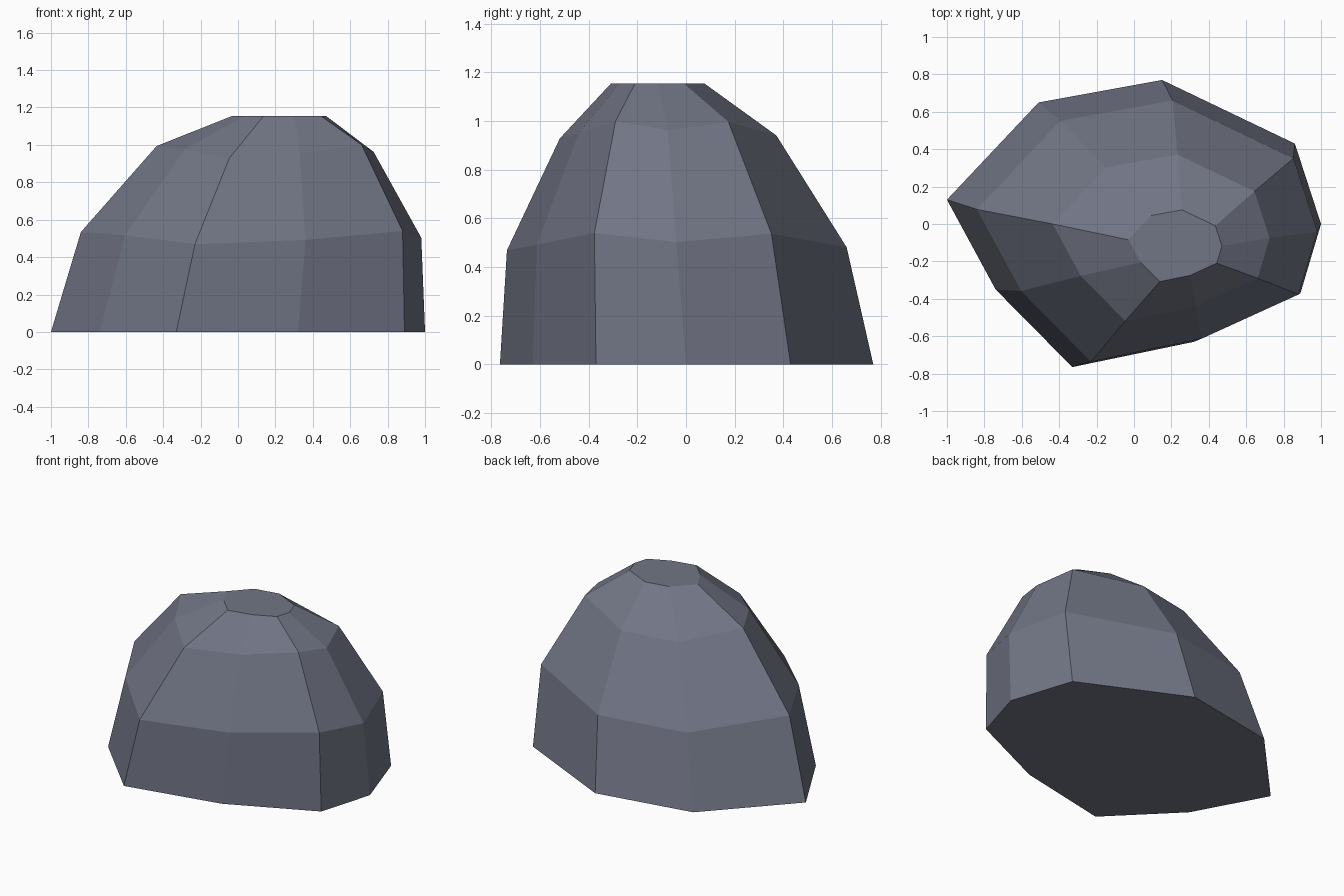
import bpy

if "Cube" in bpy.data.objects:
    bpy.data.objects.remove(bpy.data.objects["Cube"])

# Footprint of the boulder and the small height wobble of each corner
outline = [(-1, 0.13), (-0.74, -0.35), (-0.33, -0.765), (0.32, -0.63), (0.89, -0.37),
           (1, 0), (0.86, 0.43), (0.15, 0.77), (-0.51, 0.65)]
wobble = [0.027, 0.01, -0.038, -0.015, 0.033, -0.004, 0.03, -0.026, -0.03]

# Rings going up: scale, shift x, shift y, height, wobble amount
rings = [(1.0, 0, 0, 0, 0),
         (0.91, 0.07, -0.04, 0.507, 1),
         (0.58, 0.145, -0.075, 0.967, 1),
         (0.25, 0.22, -0.117, 1.155, 0)]

n = len(outline)
verts = [(x * s + dx, y * s + dy, z + w * k)
         for s, dx, dy, z, k in rings
         for (x, y), w in zip(outline, wobble)]

# Side bands, flat underside and flat top
faces = [(r * n + i, r * n + (i + 1) % n, (r + 1) * n + (i + 1) % n, (r + 1) * n + i)
         for r in range(len(rings) - 1) for i in range(n)]
faces.append(tuple(reversed(range(n))))
faces.append(tuple(range((len(rings) - 1) * n, len(rings) * n)))

mesh = bpy.data.meshes.new("boulder")
mesh.from_pydata(verts, [], faces)
mesh.update()

stone = bpy.data.materials.new("blue grey stone")
stone.diffuse_color = (0.165, 0.18, 0.235, 1)
stone.use_nodes = True
stone.node_tree.nodes["Principled BSDF"].inputs["Base Color"].default_value = stone.diffuse_color
mesh.materials.append(stone)

boulder = bpy.data.objects.new("boulder", mesh)
bpy.context.collection.objects.link(boulder)
